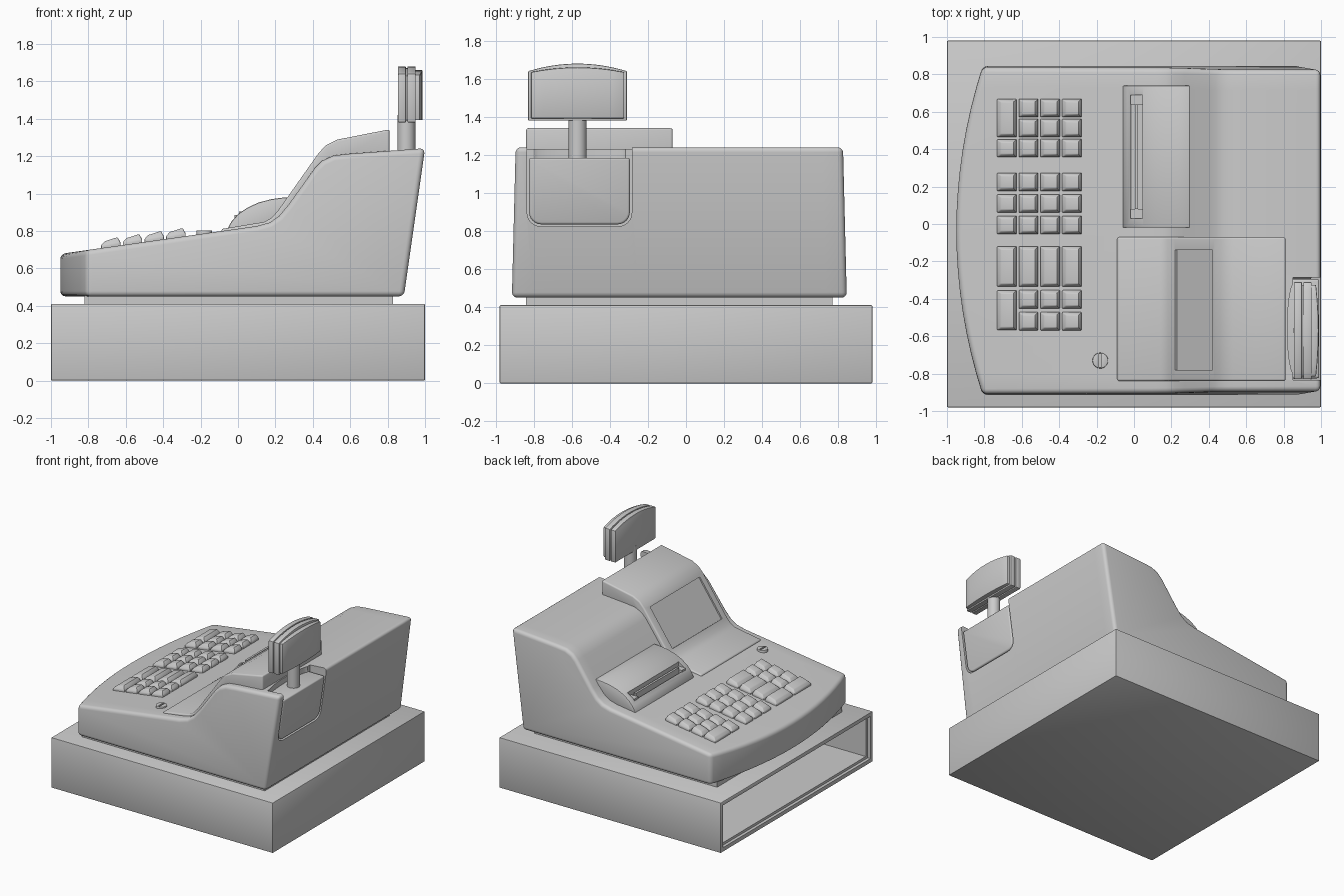
import bpy, bmesh, math
from mathutils import Matrix, Vector

if "Cube" in bpy.data.objects:
    bpy.data.objects.remove(bpy.data.objects["Cube"])


def activate(ob):
    bpy.ops.object.select_all(action='DESELECT')
    ob.select_set(True)
    bpy.context.view_layer.objects.active = ob


def bevel(ob, width, seg=3, angle=40):
    m = ob.modifiers.new("bevel", 'BEVEL')
    m.width, m.segments = width, seg
    m.limit_method, m.angle_limit = 'ANGLE', math.radians(angle)
    activate(ob)
    bpy.ops.object.modifier_apply(modifier=m.name)
    return ob


def cut(ob, cutter):
    m = ob.modifiers.new("cut", 'BOOLEAN')
    m.operation, m.solver, m.object = 'DIFFERENCE', 'EXACT', cutter
    cutter.hide_render = True
    activate(ob)
    bpy.ops.object.modifier_apply(modifier=m.name)
    bpy.data.objects.remove(cutter)


def finish(name, bm):
    bmesh.ops.recalc_face_normals(bm, faces=bm.faces)
    me = bpy.data.meshes.new(name)
    bm.to_mesh(me)
    bm.free()
    ob = bpy.data.objects.new(name, me)
    bpy.context.collection.objects.link(ob)
    return ob


def add_loft(bm, rings):
    vs = [[bm.verts.new(p) for p in r] for r in rings]
    n = len(vs[0])
    for a, b in zip(vs, vs[1:]):
        for i in range(n):
            bm.faces.new((a[i], a[(i + 1) % n], b[(i + 1) % n], b[i]))
    bm.faces.new(vs[0])
    bm.faces.new(vs[-1])


def loft(name, rings):
    bm = bmesh.new()
    add_loft(bm, rings)
    return finish(name, bm)


def prism_y(name, pts, y0, y1):
    return loft(name, [[(x, y, z) for x, z in pts] for y in (y0, y1)])


def prism_x(name, pts, x0, x1):
    return loft(name, [[(x, y, z) for y, z in pts] for x in (x0, x1)])


def box(name, x0, x1, y0, y1, z0, z1):
    return prism_y(name, [(x0, z0), (x1, z0), (x1, z1), (x0, z1)], y0, y1)


def cylinder(name, r, x, y, z0, z1, n=32):
    ring = [(x + r * math.cos(2 * math.pi * i / n), y + r * math.sin(2 * math.pi * i / n)) for i in range(n)]
    return loft(name, [[(px, py, z) for px, py in ring] for z in (z0, z1)])


def deck(x):
    """height of the sloping key deck"""
    return 0.68 + 0.1416 * (x + 0.93)


# drawer housing, open at the keyboard side
base = bevel(box("drawer_housing", -1, 1, -0.98, 0.98, 0, 0.41), 0.006, 2)
cut(base, box("cutter", -1.1, -0.975, -0.95, 0.95, 0.035, 0.38))
cut(base, box("cutter", -1.1, 0.93, -0.925, 0.925, 0.055, 0.36))
box("plinth", -0.82, 0.83, -0.84, 0.77, 0.40, 0.47)

# main body: side profile swept across with a bowed front
rings = []
for i in range(17):
    t = -1 + i / 8
    f = -0.95 + 0.14 * t * t
    prof = [(f, 0.45), (f, deck(f)), (0.10, deck(0.10)), (0.17, 0.845), (0.22, 0.88), (0.27, 0.94),
            (0.41, 1.135), (0.45, 1.175), (0.51, 1.203), (0.60, 1.213), (1.0, 1.242), (0.887, 0.45)]
    rings.append([(x, -0.035 + t * (0.88 - 0.025 * (z - 0.45)), z) for x, z in prof])
body = bevel(loft("register_body", rings), 0.028, 4)


# rear pocket with a cover panel
def rounded_u(y0, y1, z0, z1, r):
    arc = [math.radians(a) for a in range(0, 91, 15)]
    left = [(y0 + r - r * math.cos(a), z0 + r - r * math.sin(a)) for a in arc]
    right = [(y1 - r + r * math.sin(a), z0 + r - r * math.cos(a)) for a in arc]
    return left + right + [(y1, z1), (y0, z1)]


cut(body, prism_x("cutter", rounded_u(-0.835, -0.285, 0.825, 1.4, 0.07), 0.85, 1.1))
cut(body, loft("cutter", [[(0.86 - 0.04 * math.cos(a), -0.56 + 0.25 * math.sin(a), z)
                           for a in [math.pi * k / 12 - math.pi / 2 for k in range(13)]] for z in (1.17, 1.4)]))
cover = rounded_u(-0.825, -0.295, 0.835, 1.185, 0.065)
bevel(loft("pole_cover", [[(0.80, y, z) for y, z in cover],
                          [(0.887 + 0.143 * (z - 0.45), y, z) for y, z in cover]]), 0.012, 3)

# operator display hood with inset screen
hood = bevel(prism_y("display_hood", [
    (-0.09, 0.76), (-0.09, 0.81), (0.14, 0.848), (0.18, 0.87), (0.215, 0.91), (0.43, 1.215), (0.47, 1.258),
    (0.53, 1.288), (0.81, 1.343), (0.81, 1.15), (0.50, 1.15), (0.20, 0.76)], -0.84, -0.07), 0.012, 3)
ang = math.atan2(0.305, 0.215)
cutter = box("cutter", -0.175, 0.175, -0.32, 0.32, -0.012, 0.1)
cutter.matrix_world = Matrix.Translation((0.32, -0.46, 1.059)) @ Matrix.Rotation(-ang, 4, 'Y')
bpy.context.view_layer.update()
cut(hood, cutter)

# receipt printer cover with paper slot
printer = bevel(prism_y("printer_cover", [
    (-0.06, 0.77), (-0.06, 0.805), (-0.035, 0.85), (0.0, 0.89), (0.05, 0.924), (0.11, 0.952),
    (0.18, 0.97), (0.24, 0.978), (0.30, 0.982), (0.30, 0.85), (0.10, 0.77)], -0.02, 0.74), 0.008, 2)
cut(printer, box("cutter", -0.015, 0.045, 0.03, 0.69, 0.855, 1.1))
box("paper_cutter_bar", 0.005, 0.022, 0.08, 0.64, 0.84, 0.905)
for y in (0.055, 0.665):
    box("slot_end", -0.018, 0.048, y - 0.025, y + 0.025, 0.85, 0.885)

# keys: (column, y low, y high)
cols = [-0.68, -0.564, -0.448, -0.332]
keys = [(0, 0.465, 0.668), (0, 0.358, 0.452)]
keys += [(c, y - 0.049, y + 0.049) for c in (1, 2, 3) for y in (0.62, 0.513, 0.406)]
keys += [(c, y - 0.049, y + 0.049) for c in range(4) for y in (0.225, 0.11, -0.005)]
keys += [(c, -0.335, -0.12) for c in range(4)] + [(0, -0.568, -0.355)]
keys += [(c, y - 0.049, y + 0.049) for c in (1, 2, 3) for y in (-0.403, -0.52)]
bm = bmesh.new()
for c, y0, y1 in keys:
    levels = [(-0.052, 0.052, 0, -0.02, -0.02), (-0.052, 0.052, 0, 0.015, 0.015),
              (-0.033, 0.036, 0.015, 0.034, 0.046)]
    add_loft(bm, [[(cols[c] + x, y, deck(cols[c] + x) + z) for x, y, z in
                   ((a, y0 + s, za), (b, y0 + s, zb), (b, y1 - s, zb), (a, y1 - s, za))]
                  for a, b, s, za, zb in levels])
bevel(finish("keypad_keys", bm), 0.005, 2, 25)

# key lock
lz = deck(-0.18)
lock = bevel(cylinder("key_lock", 0.042, -0.18, -0.73, lz - 0.03, lz + 0.016), 0.004, 2)
cut(lock, box("cutter", -0.187, -0.173, -0.764, -0.696, lz + 0.004, lz + 0.1))

# customer display on a pole
cylinder("display_pole", 0.048, 0.90, -0.57, 1.12, 1.42)


def arched(y0, y1, z0, z_end, z_mid):
    ym, h = (y0 + y1) / 2, (y1 - y0) / 2
    top = [(ym - h * s / 6, z_mid - (z_mid - z_end) * (s / 6) ** 2) for s in range(-6, 7)]
    return [(y0, z0), (y1, z0)] + top


for name, x0, x1, pts in (
        ("customer_display_back", 0.855, 0.898, arched(-0.83, -0.31, 1.38, 1.64, 1.68)),
        ("customer_display_core", 0.89, 0.912, arched(-0.815, -0.325, 1.39, 1.63, 1.67)),
        ("customer_display_front", 0.905, 0.95, arched(-0.83, -0.31, 1.38, 1.64, 1.68))):
    bevel(prism_x(name, pts, x0, x1), 0.006, 2)
# gently bowed window on the display
rings = []
for i in range(9):
    t = -1 + i / 4
    y, xf, zt = -0.57 + 0.245 * t, 0.987 - 0.014 * t * t, 1.66 - 0.025 * t * t
    rings.append([(0.94, y, 1.392), (xf, y, 1.392), (xf, y, zt), (0.94, y, zt)])
bevel(loft("customer_display_window", rings), 0.006, 2)

# smooth shading with crisp edges
for ob in list(bpy.context.scene.objects):
    activate(ob)
    bpy.ops.object.shade_smooth_by_angle(angle=math.radians(35))
